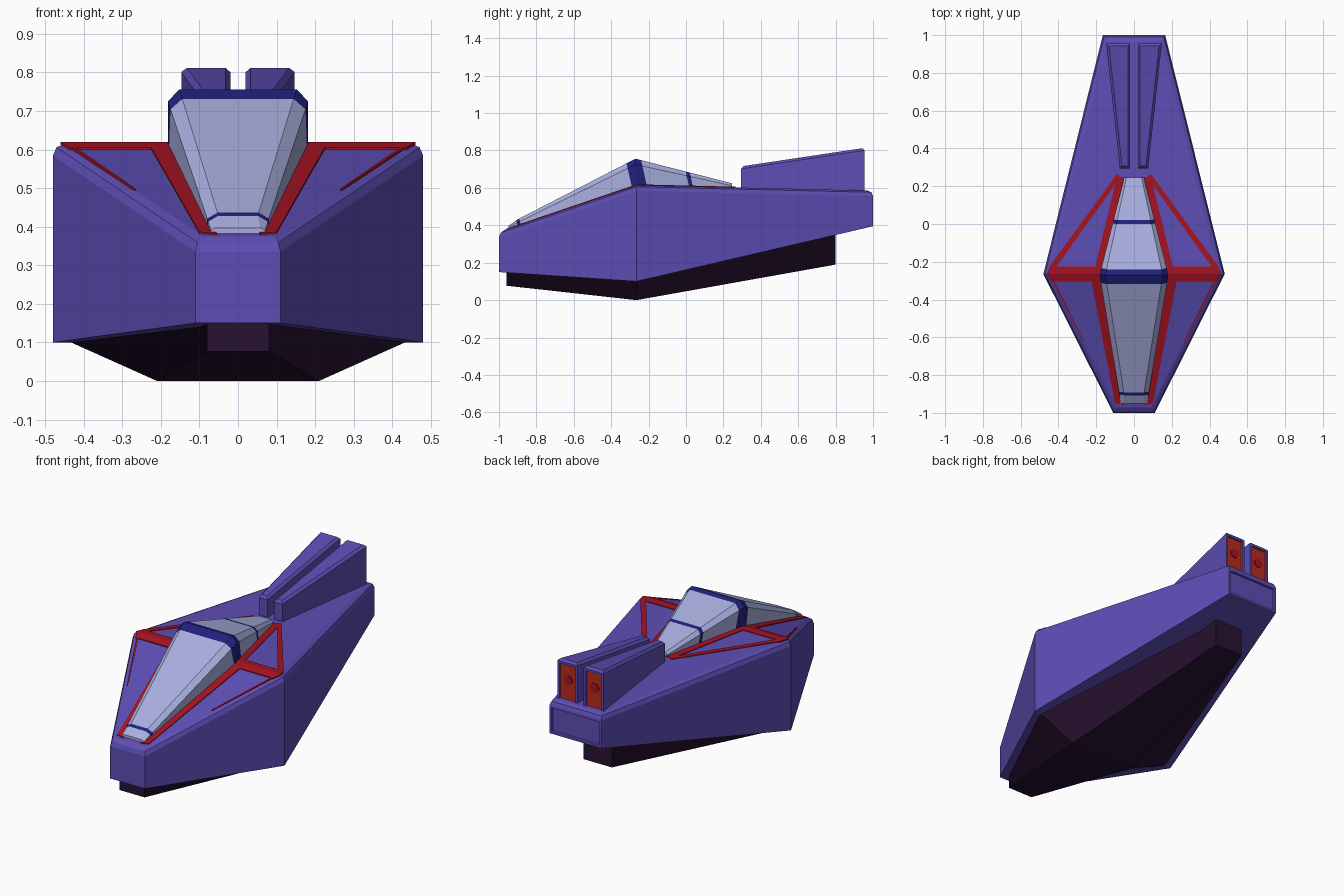
import bpy, bmesh, math
from mathutils import Vector

if "Cube" in bpy.data.objects:
    bpy.data.objects.remove(bpy.data.objects["Cube"])


def mat(name, rgb):
    m = bpy.data.materials.new(name)
    m.diffuse_color = (*rgb, 1)
    m.use_nodes = True
    m.node_tree.nodes["Principled BSDF"].inputs["Base Color"].default_value = m.diffuse_color
    return m


PURPLE = mat("hull_purple", (0.11, 0.075, 0.46))
DARK = mat("keel_dark", (0.022, 0.006, 0.032))
GLASS = mat("canopy_glass", (0.40, 0.43, 0.74))
BLUE = mat("band_blue", (0.015, 0.015, 0.21))
RED = mat("trim_red", (0.38, 0.006, 0.016))
ORANGE = mat("engine_orange", (0.48, 0.024, 0.012))


def loft(sections):
    """Skin a list of (y, [(x, z), ...]) rings and cap both ends."""
    bm = bmesh.new()
    rings = [[bm.verts.new((x, y, z)) for x, z in pts] for y, pts in sections]
    n = len(rings[0])
    for a, b in zip(rings, rings[1:]):
        for i in range(n):
            j = (i + 1) % n
            bm.faces.new((a[i], a[j], b[j], b[i]))
    bm.faces.new(rings[0])
    bm.faces.new(rings[-1][::-1])
    bmesh.ops.recalc_face_normals(bm, faces=bm.faces)
    return bm, rings


def finish(bm, name, *mats):
    me = bpy.data.meshes.new(name)
    bm.to_mesh(me)
    bm.free()
    for m in mats:
        me.materials.append(m)
    ob = bpy.data.objects.new(name, me)
    bpy.context.collection.objects.link(ob)
    return ob


def recess_rear(bm, thickness, depth, index=0):
    """Inset the large face that looks backwards and push it inwards."""
    bm.normal_update()
    rear = max((f for f in bm.faces if f.normal.y > 0.9), key=lambda f: f.calc_area())
    bmesh.ops.inset_region(bm, faces=[rear], thickness=thickness, depth=0)
    bmesh.ops.inset_region(bm, faces=[rear], thickness=0.002, depth=-depth)
    rear.material_index = index
    return rear.calc_center_median()


def box_ring(w, z0, z1):
    return [(-w, z0), (w, z0), (w, z1), (-w, z1)]


RIDGE = -0.265


def deck(y):
    return 0.615 + (0.34 if y < RIDGE else -0.0237) * (y - RIDGE)


# Hull: three box sections, with the rim of the deck rounded off
bm, r = loft([(-1, box_ring(0.11, 0.15, deck(-1))),
              (RIDGE, box_ring(0.48, 0.10, deck(RIDGE))),
              (1, box_ring(0.165, 0.395, deck(1)))])
rim = [bm.edges.get(p) for p in ((r[0][2], r[1][2]), (r[1][2], r[2][2]), (r[0][3], r[1][3]),
                                 (r[1][3], r[2][3]), (r[0][2], r[0][3]), (r[2][2], r[2][3]))]
bmesh.ops.bevel(bm, geom=rim, offset=0.03, segments=2, profile=0.5, affect='EDGES')
recess_rear(bm, 0.018, 0.012)
finish(bm, "hull", PURPLE)


# Keel: dark wedge under the hull
def keel_ring(wb, wt, z0, z1):
    return [(-wb, z0), (wb, z0), (wt, z1), (-wt, z1)]


bm, r = loft([(-0.96, keel_ring(0.08, 0.08, 0.077, 0.165)),
              (RIDGE, keel_ring(0.21, 0.44, 0.0, 0.103)),
              (0.80, keel_ring(0.09, 0.09, 0.19, 0.36))])
finish(bm, "keel", DARK)


# Canopy: chamfered glass, sliced along slanted planes into blue bands
def canopy_ring(w, zb, zs, wt, zt):
    return [(-w, zb), (w, zb), (w, zs), (wt, zt), (-wt, zt), (-w, zs)]


bm, r = loft([(-0.95, canopy_ring(0.070, 0.35, 0.390, 0.058, 0.397)),
              (-0.90, canopy_ring(0.078, 0.37, 0.415, 0.052, 0.432)),
              (-0.27, canopy_ring(0.182, 0.58, 0.725, 0.152, 0.756)),
              (0.245, canopy_ring(0.052, 0.58, 0.612, 0.040, 0.625))])
SLANT = Vector((0, 1, 0.22))
BANDS = [(-0.813, -0.795), (-0.157, -0.075), (0.150, 0.170)]
for band in BANDS:
    for v in band:
        bmesh.ops.bisect_plane(bm, geom=bm.verts[:] + bm.edges[:] + bm.faces[:],
                               plane_co=(0, v, 0), plane_no=SLANT)
for f in bm.faces:
    v = f.calc_center_median().dot(SLANT)
    f.material_index = int(any(a < v < b for a, b in BANDS))
finish(bm, "canopy", GLASS, BLUE)

# Red trim: thin plates lying on the deck, mirrored left and right
TRIM = [
    [(0.17, RIDGE), (0.46, RIDGE), (0.435, -0.305), (0.17, -0.305)],
    [(0.17, RIDGE), (0.46, RIDGE), (0.445, -0.225), (0.17, -0.225)],
    [(0.055, -0.96), (0.10, -0.95), (0.225, -0.305), (0.16, -0.305)],
    [(0.045, 0.25), (0.09, 0.25), (0.205, -0.225), (0.15, -0.225)],
    [(0.07, 0.25), (0.09, 0.265), (0.447, -0.225), (0.41, -0.225)],
    [(0.43, -0.305), (0.27, -0.62), (0.265, -0.62), (0.42, -0.305)],
]
bm = bmesh.new()
for side in (-1, 1):
    for poly in TRIM:
        low, top = ([bm.verts.new((side * x, y, deck(y) + dz)) for x, y in poly]
                    for dz in (-0.003, 0.004))
        bm.faces.new(low)
        bm.faces.new(top)
        for i in range(4):
            j = (i + 1) % 4
            bm.faces.new((low[i], low[j], top[j], top[i]))
bmesh.ops.recalc_face_normals(bm, faces=bm.faces)
finish(bm, "deck_trim", RED)

# Engines: two tapered pods with a glowing recessed outlet and a round core
for side, label in ((-1, "left"), (1, "right")):
    def pod_ring(x1, z1):
        return [(side * 0.02, 0.56), (side * x1, 0.56), (side * x1, z1), (side * 0.02, z1)]

    bm, r = loft([(0.295, pod_ring(0.075, 0.715)), (0.955, pod_ring(0.147, 0.814))])
    edges = [e for e in bm.edges if all(v.co.z > 0.6 for v in e.verts)]
    bmesh.ops.bevel(bm, geom=edges, offset=0.013, segments=1, affect='EDGES')
    c = recess_rear(bm, 0.018, 0.01, 1)
    finish(bm, "engine_" + label, PURPLE, ORANGE)

    bpy.ops.mesh.primitive_cylinder_add(vertices=10, radius=0.027, depth=0.006,
                                        location=(c.x, c.y + 0.002, 0.70),
                                        rotation=(math.pi / 2, 0, 0))
    core = bpy.context.object
    core.name = "engine_core_" + label
    core.data.materials.append(RED)
